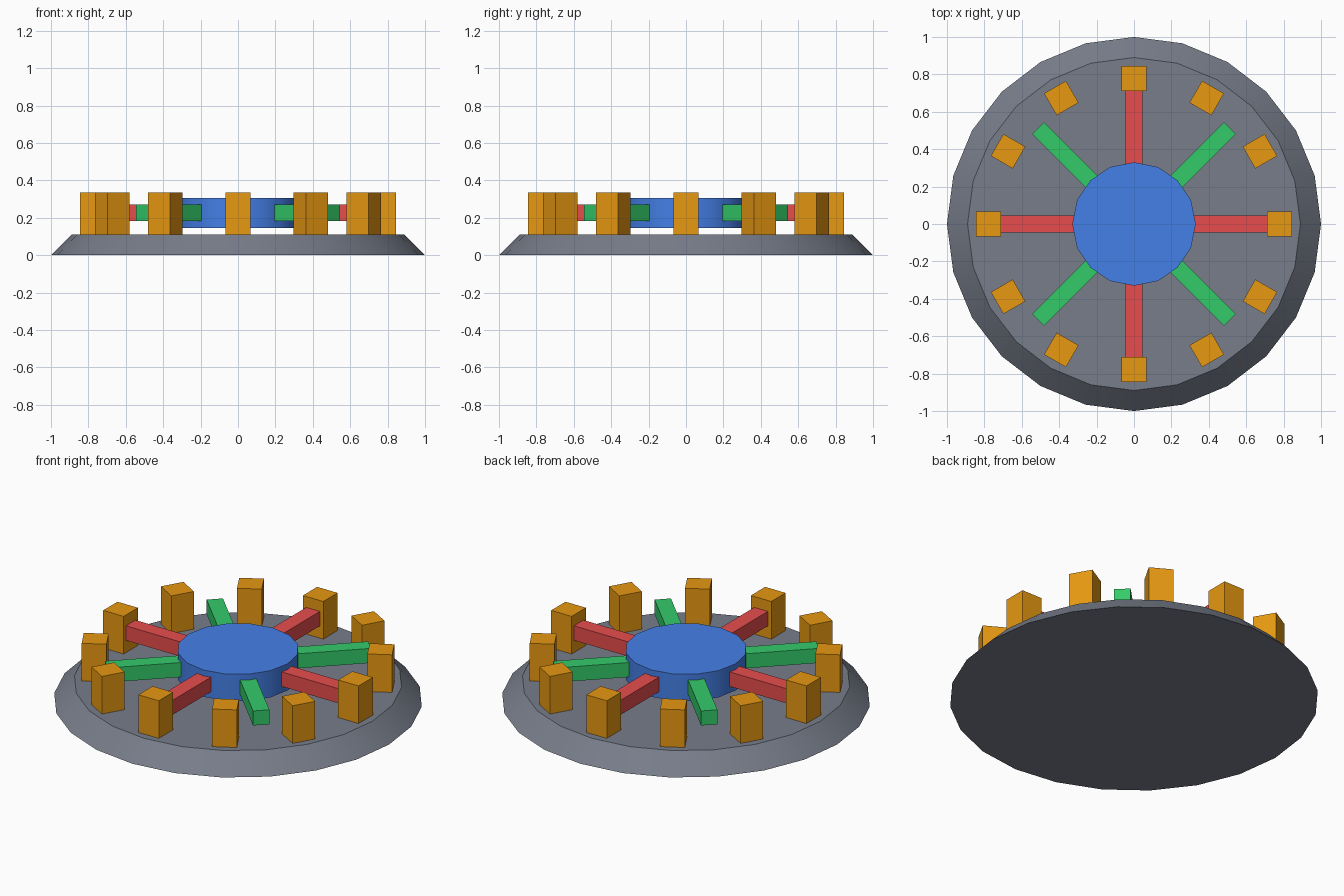
import bpy
import math
from mathutils import Matrix

cube = bpy.data.objects.get("Cube")
if cube:
    bpy.data.objects.remove(cube, do_unlink=True)


def material(name, *rgb):
    linear = [((c / 255 + 0.055) / 1.055) ** 2.4 for c in rgb] + [1]
    mat = bpy.data.materials.new(name)
    mat.use_nodes = True
    mat.diffuse_color = linear
    mat.node_tree.nodes["Principled BSDF"].inputs["Base Color"].default_value = linear
    return mat


grey = material("slate grey", 119, 125, 138)
blue = material("blue", 70, 130, 235)
red = material("red", 233, 77, 77)
green = material("green", 52, 203, 106)
amber = material("amber", 235, 155, 18)


def disc(name, sides, bottom_radius, top_radius, low, high, mat):
    bpy.ops.mesh.primitive_cone_add(vertices=sides, radius1=bottom_radius, radius2=top_radius,
                                    depth=high - low, location=(0, 0, (low + high) / 2))
    obj = bpy.context.object
    obj.name = name
    obj.data.materials.append(mat)
    bpy.ops.object.shade_smooth_by_angle(angle=math.radians(30))


def radial_box(name, angle, inner, outer, width, low, high, mat):
    """Box lying along a radius, turned about the centre."""
    bpy.ops.mesh.primitive_cube_add(size=1)
    obj = bpy.context.object
    obj.name = name
    size = Matrix.Diagonal((outer - inner, width, high - low, 1))
    place = Matrix.Translation(((inner + outer) / 2, 0, (low + high) / 2))
    obj.data.transform(Matrix.Rotation(angle, 4, "Z") @ place @ size)
    obj.data.materials.append(mat)


# Sloped base plate and the hub hovering above it
disc("base", 24, 1.0, 0.89, 0, 0.11, grey)
disc("hub", 16, 0.33, 0.33, 0.145, 0.305, blue)

# Eight spokes, alternating red and green
for i in range(8):
    name, mat = ("diagonal_spoke", green) if i % 2 else ("main_spoke", red)
    radial_box(name, i * math.tau / 8, 0.28, 0.725, 0.09, 0.183, 0.27, mat)

# Ring of twelve posts
for i in range(12):
    radial_box("post", i * math.tau / 12, 0.71, 0.845, 0.135, 0.11, 0.335, amber)
